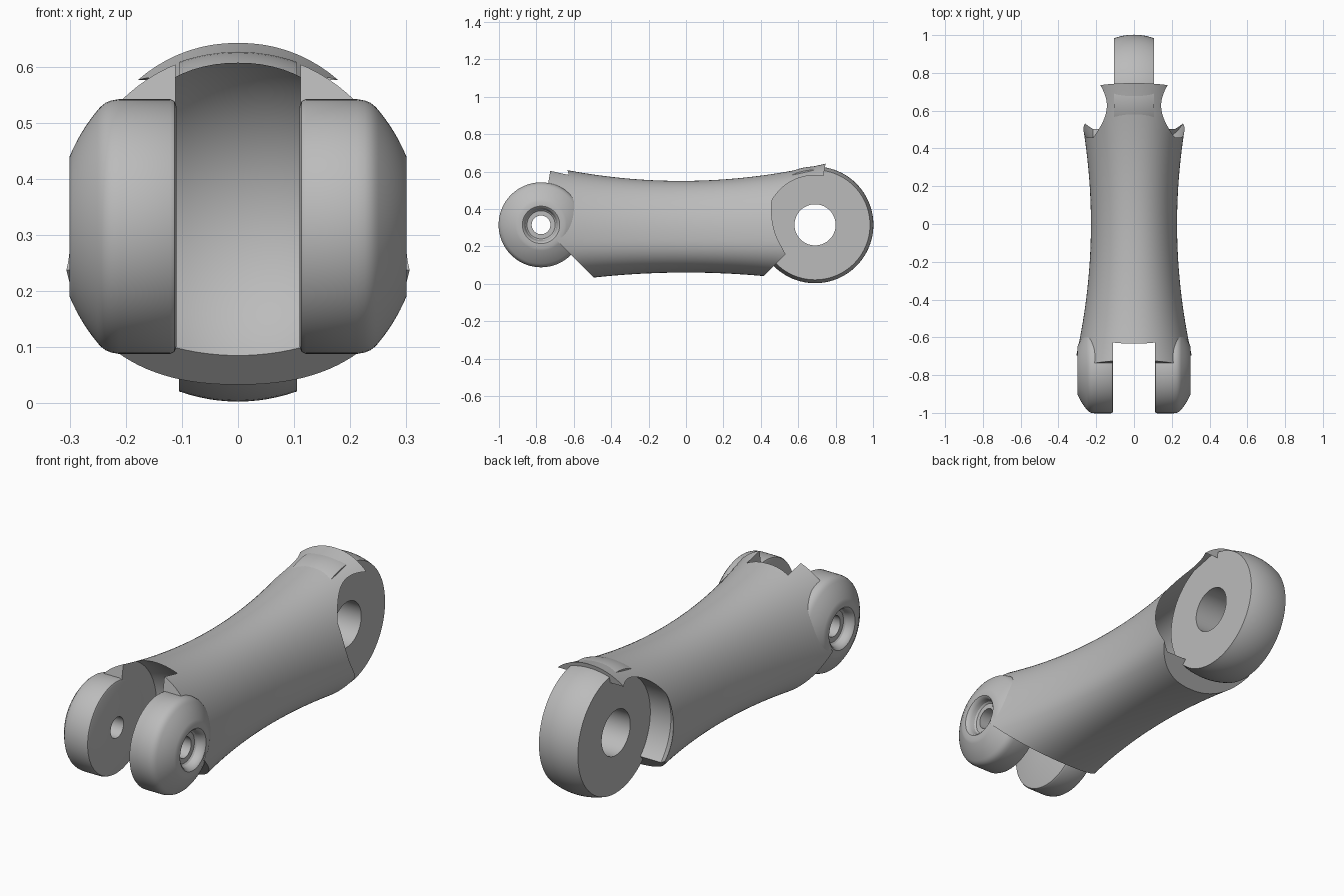
import bpy, bmesh, math
from mathutils import Vector

if "Cube" in bpy.data.objects:
    bpy.data.objects.remove(bpy.data.objects["Cube"])

AXIS_Z = 0.315
FORK = Vector((0, -0.775, AXIS_Z))
EYE = Vector((0, 0.69, AXIS_Z))
GREY = (0.5, 0.5, 0.5, 1)

metal = bpy.data.materials.new("grey_metal")
metal.diffuse_color = GREY
metal.use_nodes = True
metal.node_tree.nodes["Principled BSDF"].inputs["Base Color"].default_value = GREY


def finish(name, bm):
    bmesh.ops.remove_doubles(bm, verts=bm.verts, dist=1e-5)
    bmesh.ops.recalc_face_normals(bm, faces=bm.faces)
    mesh = bpy.data.meshes.new(name)
    bm.to_mesh(mesh)
    bm.free()
    mesh.materials.append(metal)
    obj = bpy.data.objects.new(name, mesh)
    bpy.context.collection.objects.link(obj)
    return obj


def lathe(name, profile, center, side=1, steps=96):
    """Turn a closed (x, radius) profile around a sideways pin axis."""
    bm = bmesh.new()
    rings = []
    for i in range(steps):
        a = math.tau * i / steps
        rings.append([bm.verts.new(center + Vector((x * side, r * math.cos(a), r * math.sin(a))))
                      for x, r in profile])
    n = len(profile)
    for i in range(steps):
        p, q = rings[i], rings[(i + 1) % steps]
        for j in range(n):
            k = (j + 1) % n
            if profile[j][1] > 0 or profile[k][1] > 0:
                bm.faces.new((p[j], p[k], q[k], q[j]))
    return finish(name, bm)


def dome(radius, x0, x1, steps=10):
    xs = [x0 + (x1 - x0) * i / steps for i in range(steps + 1)]
    return [(x, math.sqrt(radius ** 2 - x * x)) for x in xs]


def wedge(name, pin, way):
    """Wide prism opening from a pin, steep above and at 45 degrees below."""
    y, z = pin.y, pin.z
    outline = [(y, z), (y + 0.12, z + 0.7), (y + way, z + 0.7),
               (y + way, z - 0.7), (y - way * 0.7, z - 0.7)]
    bm = bmesh.new()
    face = bm.faces.new([bm.verts.new((-0.5, *p)) for p in outline])
    out = bmesh.ops.extrude_face_region(bm, geom=[face])["geom"]
    bmesh.ops.translate(bm, vec=(1, 0, 0),
                        verts=[v for v in out if isinstance(v, bmesh.types.BMVert)])
    return finish(name, bm)


def drum(name, center, radius, half):
    return lathe(name, [(-half, 0), (-half, radius), (half, radius), (half, 0)], center)


def cut(obj, cutters):
    for c in cutters:
        c.hide_render = True
        mod = obj.modifiers.new("cut", "BOOLEAN")
        mod.operation = "DIFFERENCE"
        mod.solver = "EXACT"
        mod.object = c
    graph = bpy.context.evaluated_depsgraph_get()
    mesh = bpy.data.meshes.new_from_object(obj.evaluated_get(graph))
    obj.modifiers.clear()
    obj.data = mesh
    for c in cutters:
        bpy.data.objects.remove(c)


def section_point(y, a):
    """Point on the waisted body: widest low down, slightly squared section."""
    mid = 0.24
    half = 0.228 + 0.16 * y * y
    top = 0.55 + 0.155 * y * y + 0.008 * y
    bottom = 0.06 - 0.11 * y * y
    c, s = math.cos(a), math.sin(a)
    height, power = (top - mid, 2.1) if s >= 0 else (mid - bottom, 2.3)
    x = math.copysign(abs(c) ** (2 / power), c) * half
    z = mid + math.copysign(abs(s) ** (2 / power), s) * height
    return x, y, z


# Waisted body
bm = bmesh.new()
rings, sides, length = [], 96, 48
for i in range(length + 1):
    y = -0.82 + 1.64 * i / length
    rings.append([bm.verts.new(section_point(y, math.tau * k / sides)) for k in range(sides)])
for p, q in zip(rings, rings[1:]):
    for k in range(sides):
        m = (k + 1) % sides
        bm.faces.new((p[k], p[m], q[m], q[k]))
bm.faces.new(rings[0])
bm.faces.new(rings[-1])
body = finish("body", bm)

# Wedges, rounded slot and scooped pockets that free both joints
slot = [(-0.111, 0)] + dome(0.325, -0.111, 0.111, 12) + [(0.111, 0)]
pocket = [(0.103, 0), (0.103, 0.265)] + dome(0.342, 0.216, 0.341, 16) + [(0.342, 0)]
cutters = [
    wedge("front_wedge", FORK, -1),
    wedge("back_wedge", EYE, 1),
    lathe("fork_slot", slot, FORK),
    drum("pin_clearance", FORK, 0.11, 0.5),
    drum("eye_clearance", EYE, 0.18, 0.15),
]
cutters += [lathe("pocket", pocket, EYE, s) for s in (1, -1)]
cut(body, cutters)

# Fork lobes with recessed pin holes
lobe = ([(0.11, 0.05), (0.11, 0.215), (0.113, 0.223), (0.121, 0.227),
         (0.212, 0.227), (0.226, 0.2245), (0.236, 0.2205)]
        + dome(0.325, 0.245, 0.3)
        + [(0.3, 0.1), (0.294, 0.092), (0.28, 0.086), (0.262, 0.082), (0.255, 0.075), (0.255, 0.05)])
parts = [body]
for s, side in ((1, "left"), (-1, "right")):
    parts.append(lathe(side + "_fork_lobe", lobe, FORK, s))

# Rounded eye at the back
ring = [(-0.105, 0.11)] + dome(0.312, -0.105, 0.105, 12) + [(0.105, 0.11)]
parts.append(lathe("back_eye", ring, EYE))

# Smooth shading with crisp edges
bpy.ops.object.select_all(action="DESELECT")
for p in parts:
    p.select_set(True)
bpy.context.view_layer.objects.active = body
bpy.ops.object.shade_smooth_by_angle(angle=math.radians(30))
